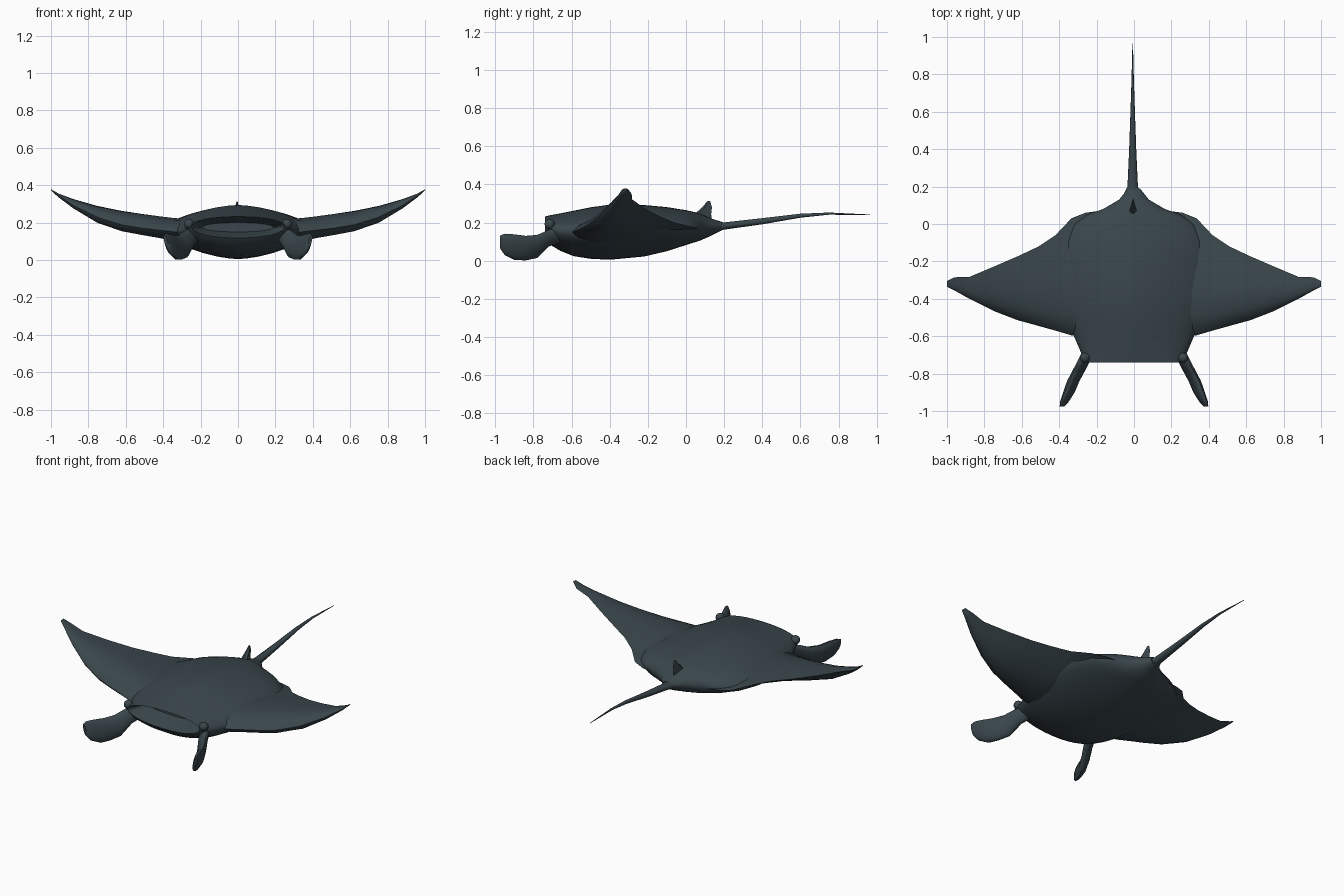
import bpy, bmesh, math
from mathutils import Vector

slate = bpy.data.materials.new("dark slate skin")
slate.diffuse_color = (0.042, 0.062, 0.072, 1)


def finish(name, bm, mirror=False, angle=50):
    """Turn a bmesh into a smooth shaded, optionally mirrored object."""
    bmesh.ops.recalc_face_normals(bm, faces=bm.faces)
    me = bpy.data.meshes.new(name)
    bm.to_mesh(me)
    bm.free()
    me.materials.append(slate)
    for p in me.polygons:
        p.use_smooth = True
    me.set_sharp_from_angle(angle=math.radians(angle))
    ob = bpy.data.objects.new(name, me)
    bpy.context.collection.objects.link(ob)
    if mirror:
        mod = ob.modifiers.new("mirror", 'MIRROR')
        mod.use_mirror_merge = False
    return ob


def loft(name, rings, mirror=False, angle=50):
    """Skin a list of closed rings and cap both ends."""
    bm = bmesh.new()
    vs = [[bm.verts.new(p) for p in r] for r in rings]
    n = len(vs[0])
    for a, b in zip(vs, vs[1:]):
        for i in range(n):
            j = (i + 1) % n
            bm.faces.new((a[i], a[j], b[j], b[i]))
    bm.faces.new(vs[0])
    bm.faces.new(vs[-1])
    return finish(name, bm, mirror, angle)


def oval(y, xc, zc, w, up, dn, n=20, e=1.0):
    """Oval ring across y; e below 1 is squarer, above 1 more pointed at the sides."""
    pts = []
    for i in range(n):
        a = 2 * math.pi * i / n
        c, s = math.cos(a), math.sin(a)
        c = math.copysign(abs(c) ** e, c)
        s = math.copysign(abs(s) ** e, s)
        pts.append((xc + w * c, y, zc + (up if s > 0 else dn) * s))
    return pts


# body: mouth cavity first, then lips, then back to the tail root
# (y, half width, middle z, top z, bottom z, squareness)
body = [(-0.62, 0.19, 0.175, 0.20, 0.15, 0.95), (-0.71, 0.235, 0.175, 0.217, 0.128, 0.95),
        (-0.74, 0.25, 0.178, 0.232, 0.118, 0.95), (-0.715, 0.272, 0.168, 0.238, 0.085, 1.0),
        (-0.66, 0.295, 0.158, 0.248, 0.052, 1.05), (-0.59, 0.325, 0.155, 0.262, 0.024, 1.15),
        (-0.50, 0.36, 0.155, 0.28, 0.010, 1.2), (-0.40, 0.385, 0.158, 0.294, 0.005, 1.25),
        (-0.22, 0.40, 0.167, 0.292, 0.022, 1.3), (-0.10, 0.38, 0.174, 0.281, 0.050, 1.3),
        (0.0, 0.32, 0.174, 0.265, 0.082, 1.25), (0.05, 0.25, 0.172, 0.254, 0.098, 1.2),
        (0.08, 0.165, 0.174, 0.244, 0.108, 1.1), (0.13, 0.08, 0.178, 0.222, 0.13, 1.0),
        (0.19, 0.032, 0.183, 0.203, 0.16, 1.0)]
loft("body", [oval(y, 0, m, w, t - m, m - b, 32, e) for y, w, m, t, b, e in body])

# wings: span stations (x, lead y, trail y, lead z, trail z, thickness up, down)
wing = [(0.15, -0.60, 0.075, 0.15, 0.168, 0.07, 0.07),
        (0.26, -0.605, 0.06, 0.15, 0.17, 0.065, 0.065),
        (0.335, -0.595, 0.03, 0.15, 0.178, 0.064, 0.06),
        (0.42, -0.57, -0.06, 0.16, 0.20, 0.06, 0.055),
        (0.51, -0.545, -0.12, 0.17, 0.225, 0.056, 0.052),
        (0.62, -0.515, -0.172, 0.188, 0.248, 0.051, 0.050),
        (0.75, -0.465, -0.228, 0.228, 0.282, 0.038, 0.044),
        (0.88, -0.40, -0.283, 0.292, 0.322, 0.021, 0.024),
        (0.96, -0.355, -0.285, 0.345, 0.35, 0.009, 0.011),
        (1.0, -0.335, -0.305, 0.374, 0.377, 0.003, 0.003)]
steps = [0, 0.06, 0.18, 0.35, 0.55, 0.78, 1]


def foil(x, yl, yt, zl, zt, up, dn):
    def pt(t, h):
        return (x, yl + (yt - yl) * t,
                zl + (zt - zl) * t + h * math.sin(math.pi * t ** 0.6))
    return [pt(t, up) for t in steps] + [pt(t, -dn) for t in steps[-2:0:-1]]


loft("wing", [foil(*s) for s in wing], mirror=True)

# head fins: flat paddles (y, x, z, half thickness, half height)
paddle = [(-0.66, 0.235, 0.135, 0.03, 0.04), (-0.72, 0.262, 0.118, 0.032, 0.045),
          (-0.78, 0.293, 0.075, 0.030, 0.062), (-0.84, 0.325, 0.066, 0.029, 0.066),
          (-0.90, 0.348, 0.071, 0.026, 0.069), (-0.95, 0.372, 0.085, 0.019, 0.058),
          (-0.975, 0.385, 0.098, 0.009, 0.035)]


def lean(ring, zc):
    """Tilt a paddle slice so its lower edge tucks inward."""
    return [(x + 0.25 * (z - zc), y, z) for x, y, z in ring]


loft("head_fin", [lean(oval(y, x, z, w, h, h, 14), z) for y, x, z, w, h in paddle],
     mirror=True)

# tail whip
tail = [(0.10, 0.09, 0.172, 0.045), (0.15, 0.052, 0.178, 0.03), (0.20, 0.028, 0.182, 0.02),
        (0.40, 0.019, 0.207, 0.017), (0.60, 0.012, 0.236, 0.011),
        (0.75, 0.007, 0.247, 0.006), (0.965, 0.0015, 0.241, 0.0015)]
loft("tail", [oval(y, -0.007, z, w, h, h, 10) for y, w, z, h in tail])

# back fin: wedge slices, blunt in front (z, front y, back y, half thickness)
slices = [(0.20, 0.025, 0.135, 0.024), (0.245, 0.045, 0.132, 0.02),
          (0.28, 0.085, 0.136, 0.012), (0.312, 0.112, 0.127, 0.003)]
loft("back_fin", [[(-0.005, a, z), (w - 0.005, a + (b - a) * 0.25, z),
                   (-0.005, b, z), (-w - 0.005, a + (b - a) * 0.25, z)]
                  for z, a, b, w in slices])

# eyes at the head corners
bm = bmesh.new()
bmesh.ops.create_uvsphere(bm, u_segments=14, v_segments=8, radius=0.027)
bmesh.ops.translate(bm, verts=bm.verts, vec=Vector((0.262, -0.715, 0.192)))
finish("eye", bm, mirror=True)
